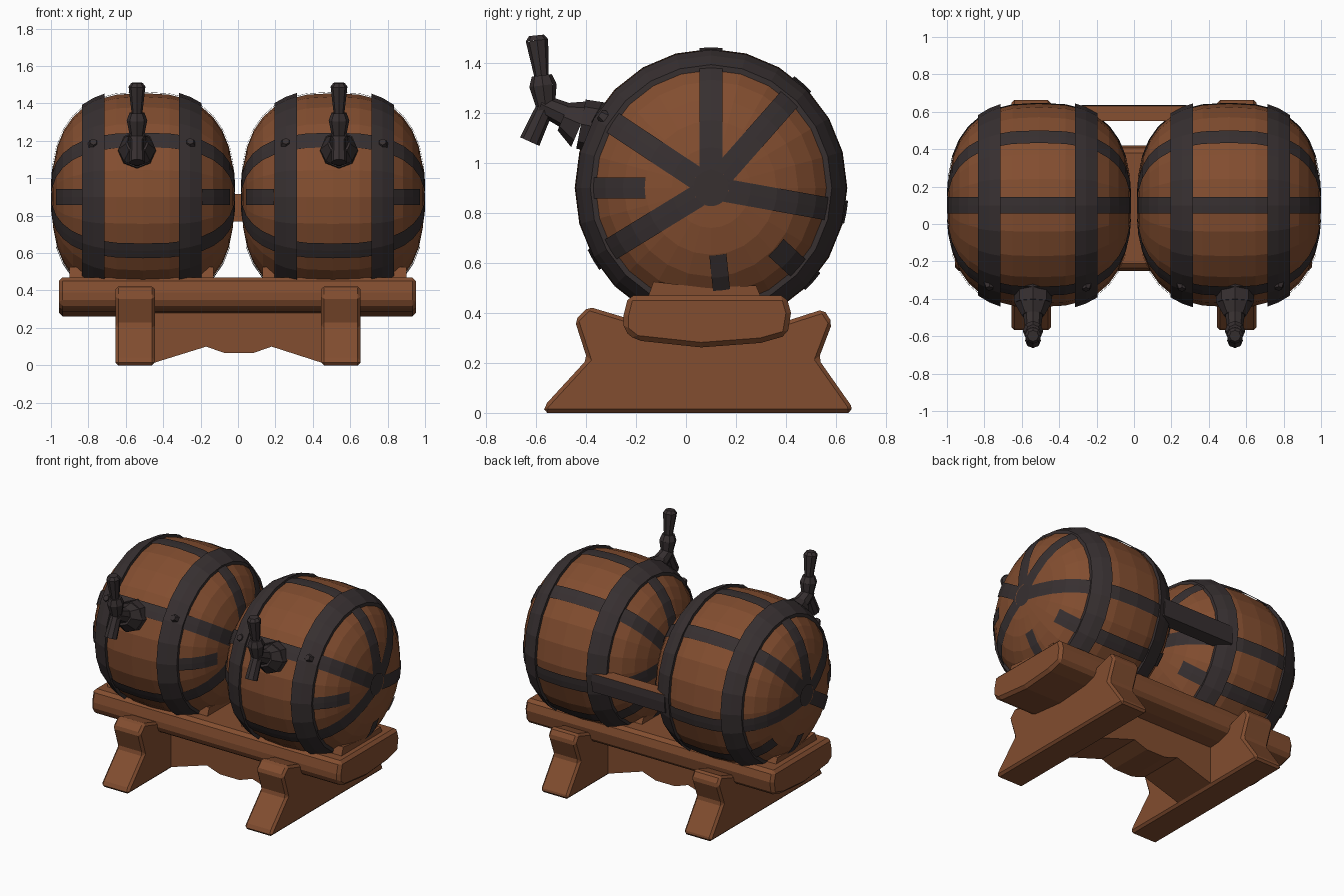
import bpy, bmesh, math
from mathutils import Vector

if "Cube" in bpy.data.objects:
    bpy.data.objects.remove(bpy.data.objects["Cube"])


def material(name, rgb):
    m = bpy.data.materials.new(name)
    m.diffuse_color = (*rgb, 1)
    m.use_nodes = True
    m.node_tree.nodes["Principled BSDF"].inputs["Base Color"].default_value = m.diffuse_color
    return m


WOOD = material("brown_wood", (0.225, 0.075, 0.029))
IRON = material("dark_iron", (0.038, 0.029, 0.030))
CY, CZ, YS, R = 0.10, 0.90, 0.98, 0.555     # barrel centre, narrowing in y, radius


def finish(name, bm, *mats):
    bmesh.ops.recalc_face_normals(bm, faces=bm.faces)
    me = bpy.data.meshes.new(name)
    bm.to_mesh(me)
    bm.free()
    for m in mats:
        me.materials.append(m)
    ob = bpy.data.objects.new(name, me)
    bpy.context.collection.objects.link(ob)
    return ob


# Barrel outline: position along the axis and radius, from one end to the other
def outline(th):
    c, s = math.cos(th), max(math.sin(th), 0.0)
    return math.copysign(abs(c) ** 0.76, c) * 0.488, R * s ** 0.76


N = 16
THS = [0.07] + [math.pi * i / N for i in range(1, N)] + [math.pi - 0.07]


def radius_at(x):
    return R * (1 - abs(x / 0.488) ** 2.63) ** 0.38


def on_barrel(cx, x, r, a):
    return Vector((cx + x, CY + YS * r * math.cos(a), CZ + r * math.sin(a)))


def lathe(name, cx, prof, mats, segs=24, loop=False):
    bm = bmesh.new()
    rings = [[bm.verts.new(on_barrel(cx, x, r, 2 * math.pi * k / segs)) for k in range(segs)]
             for x, r in prof]
    for i in range(len(rings) if loop else len(rings) - 1):
        a, b = rings[i], rings[(i + 1) % len(rings)]
        for k in range(segs):
            j = (k + 1) % segs
            bm.faces.new((a[k], a[j], b[j], b[k]))
    if not loop:
        for ring in (rings[0], rings[-1]):
            bm.faces.new(ring).material_index = 1     # dark hub at each end
    return finish(name, bm, *mats)


# Thin iron strap lying on the barrel along one meridian
def strap(bm, cx, deg, i0, i1, flip=1, half=0.046):
    rows = []
    for th in THS[i0:i1]:
        x, r = outline(th)
        x, r = x * flip * 1.010, r * 1.012
        d = math.asin(min(half / r, 0.8))
        rows.append([bm.verts.new(on_barrel(cx, x, r, math.radians(deg) + d * t))
                     for t in (-1, 0, 1)])
    for a, b in zip(rows, rows[1:]):
        for k in (0, 1):
            bm.faces.new((a[k], a[k + 1], b[k + 1], b[k]))


# Tapered round part between two points
def rod(bm, p, q, r1, r2, sides=8):
    p, q = Vector(p), Vector(q)
    d = q - p
    mat = d.to_track_quat('Z', 'Y').to_matrix().to_4x4()
    mat.translation = (p + q) / 2
    bmesh.ops.create_cone(bm, cap_ends=True, segments=sides, radius1=r1, radius2=r2,
                          depth=d.length, matrix=mat)


# Extrude a 2D outline along x (points are y,z) or along y (points are x,z)
def prism(name, pts, lo, hi, axis='x', bevel=0.0):
    bm = bmesh.new()
    mk = (lambda t, p: (t, p[0], p[1])) if axis == 'x' else (lambda t, p: (p[0], t, p[1]))
    a = [bm.verts.new(mk(lo, p)) for p in pts]
    b = [bm.verts.new(mk(hi, p)) for p in pts]
    bm.faces.new(a)
    bm.faces.new(b)
    for i in range(len(pts)):
        j = (i + 1) % len(pts)
        bm.faces.new((a[i], a[j], b[j], b[i]))
    ob = finish(name, bm, WOOD, IRON)
    if bevel:
        m = ob.modifiers.new("chamfer", 'BEVEL')
        m.width, m.segments, m.limit_method = bevel, 1, 'ANGLE'
    return ob


for side, s in (("left", -1), ("right", 1)):
    cx = 0.508 * s
    lathe(side + "_barrel", cx, [outline(t) for t in THS], (WOOD, IRON))

    # Full straps, plus short ones that stop before the hub
    bm = bmesh.new()
    for deg in (90, 147, 211, -10, 48):
        strap(bm, cx, deg, 0, len(THS))
    strap(bm, cx, 276, 2, len(THS) - 2, 1, 0.035)
    strap(bm, cx, -42, 3, len(THS) - 3)
    for flip in (1, -1):
        strap(bm, cx, 180, 2, 6, flip, 0.042)
    finish(side + "_barrel_straps", bm, IRON)

    # Hoops that hug the bulge
    for label, hx in (("outer", 0.265 * s), ("inner", -0.252 * s)):
        edge = [hx - 0.06, hx, hx + 0.06]
        prof = [(x, radius_at(x) + 0.02) for x in edge] + \
               [(x, radius_at(x) - 0.03) for x in (edge[2], edge[0])]
        lathe(f"{side}_{label}_hoop", cx, prof, (IRON,), loop=True)
        bm = bmesh.new()
        a, r = math.radians(147), radius_at(hx)
        rod(bm, on_barrel(cx, hx, r, a), on_barrel(cx, hx, r + 0.032, a), 0.032, 0.02, 6)
        finish(f"{side}_{label}_rivet", bm, IRON)

    # Tap: flange, body, spout, neck and handle
    tx = 0.54 * s
    bm = bmesh.new()
    for p, q, r1, r2 in (((-0.29, 1.13), (-0.42, 1.155), 0.105, 0.10),
                         ((-0.42, 1.155), (-0.49, 1.185), 0.10, 0.06),
                         ((-0.46, 1.18), (-0.58, 1.235), 0.055, 0.04),
                         ((-0.555, 1.24), (-0.625, 1.085), 0.035, 0.042),
                         ((-0.56, 1.21), (-0.572, 1.31), 0.035, 0.055),
                         ((-0.572, 1.31), (-0.577, 1.35), 0.055, 0.04),
                         ((-0.577, 1.34), (-0.596, 1.49), 0.028, 0.045),
                         ((-0.596, 1.49), (-0.598, 1.51), 0.045, 0.03)):
        rod(bm, (tx, *p), (tx, *q), r1, r2)
    finish(side + "_tap", bm, IRON)

    # Trestle leg with flared feet
    leg = [(-0.57, 0.0), (0.665, 0.0), (0.66, 0.03), (0.53, 0.215), (0.585, 0.36), (0.55, 0.415),
           (0.41, 0.37), (-0.24, 0.38), (-0.39, 0.425), (-0.445, 0.37), (-0.395, 0.215),
           (-0.565, 0.03)]
    prism(side + "_trestle", leg, 0.55 * s - 0.105, 0.55 * s + 0.105, bevel=0.015)

    # Cradle block under the barrel
    prism(side + "_cradle", [(-0.16, 0.44), (0.31, 0.44), (0.28, 0.51), (0.08, 0.50), (-0.13, 0.525)],
          0.515 * s - 0.385, 0.515 * s + 0.385)

# Long plank carrying both barrels
prism("plank", [(-0.25, 0.33), (-0.20, 0.29), (0.06, 0.262), (0.30, 0.28), (0.405, 0.31),
                (0.42, 0.40), (0.40, 0.47), (-0.23, 0.47), (-0.25, 0.39)],
      -0.958, 0.952, bevel=0.02)

# Arched brace between the trestles
prism("brace", [(-0.46, 0.01), (-0.17, 0.10), (-0.07, 0.065), (0.08, 0.065), (0.18, 0.10),
                (0.46, 0.01), (0.46, 0.32), (-0.46, 0.32)], -0.10, 0.22, 'y')

# Rear tie bar joining the barrels, iron on its back and underside
bar = prism("rear_tie_bar", [(0.55, 0.77), (0.63, 0.785), (0.637, 0.86), (0.632, 0.91), (0.55, 0.915)],
            -0.28, 0.28)
for f in bar.data.polygons:
    if f.normal.z < 0.95 and f.normal.y > -0.5:
        f.material_index = 1
